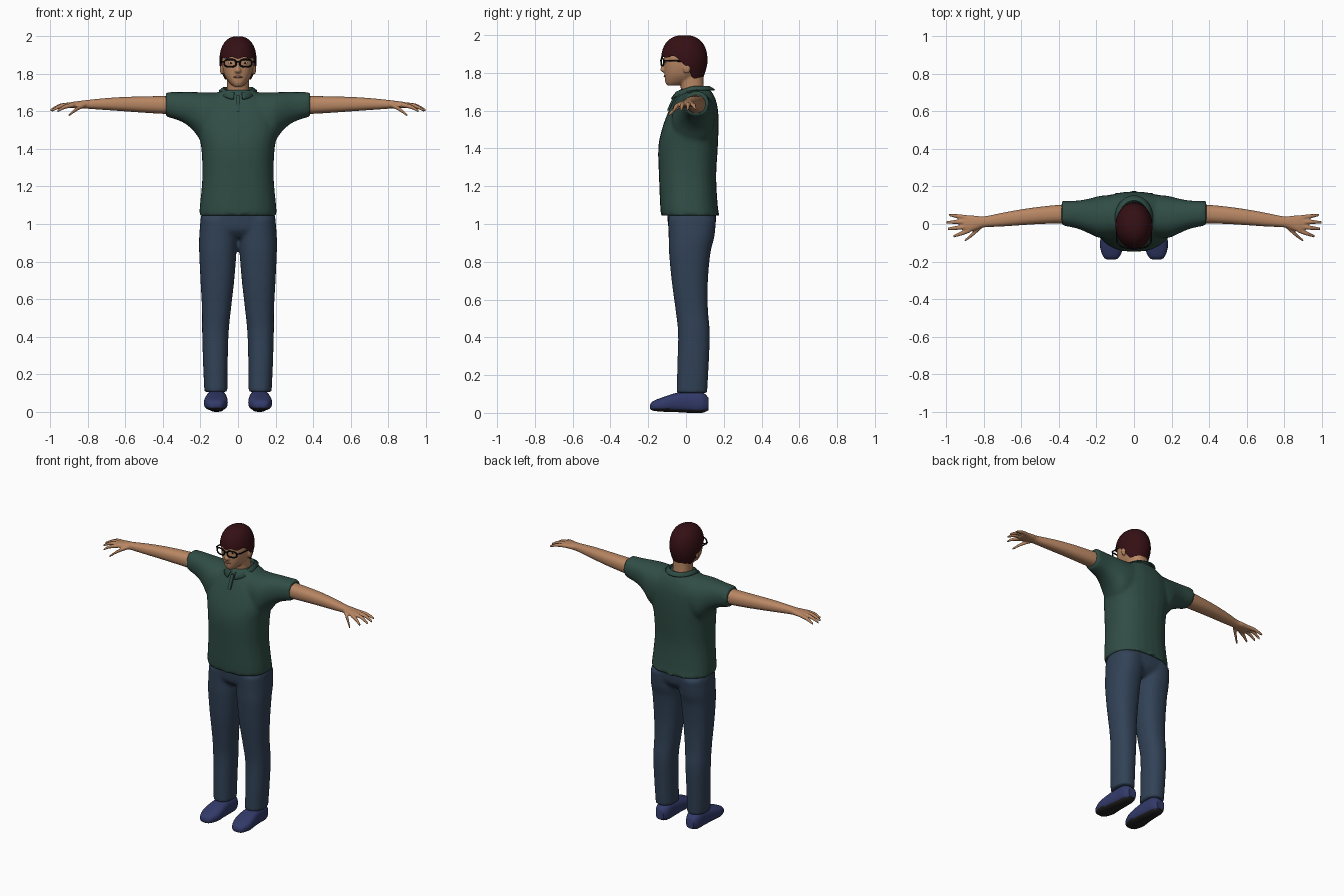
import bpy, bmesh, math
from mathutils import Matrix, Vector

if "Cube" in bpy.data.objects:
    bpy.data.objects.remove(bpy.data.objects["Cube"])


def material(name, rgb):
    m = bpy.data.materials.new(name)
    m.diffuse_color = (*rgb, 1)
    m.use_nodes = True
    m.node_tree.nodes["Principled BSDF"].inputs["Base Color"].default_value = m.diffuse_color
    return m


SKIN = material("skin", (0.48, 0.24, 0.125))
SHIRT = material("dark green cloth", (0.03, 0.075, 0.06))
JEANS = material("blue denim", (0.031, 0.054, 0.094))
SHOE = material("navy shoe", (0.032, 0.042, 0.14))
SOLE = material("dark sole", (0.018, 0.016, 0.018))
HAIR = material("dark red brown hair", (0.035, 0.005, 0.007))
BLACK = material("black frame", (0.006, 0.006, 0.007))
WHITE = material("eye white", (0.6, 0.55, 0.5))
LIP = material("lip", (0.33, 0.14, 0.09))


def smooth_rows(rows, steps=4):
    """Catmull-Rom interpolation between section rows."""
    out = []
    for i in range(len(rows) - 1):
        a, b, c, d = (rows[max(i - 1, 0)], rows[i], rows[i + 1],
                      rows[min(i + 2, len(rows) - 1)])
        for k in range(steps):
            t = k / steps
            out.append([0.5 * (2 * q + (r - p) * t + (2 * p - 5 * q + 4 * r - s) * t * t
                               + (3 * q - p - 3 * r + s) * t ** 3)
                        for p, q, r, s in zip(a, b, c, d)])
    return out + [list(rows[-1])]


def loft(bm, axis, rows, side=1, n=2.3, seg=28):
    """Rows are (position on axis, low, high, low, high) of a rounded section."""
    rings = []
    for t, a0, a1, b0, b1 in smooth_rows(rows):
        ring = []
        for i in range(seg):
            ang = 2 * math.pi * i / seg
            c, s = math.cos(ang), math.sin(ang)
            a = (a0 + a1) / 2 + (a1 - a0) / 2 * math.copysign(abs(c) ** (2 / n), c)
            b = (b0 + b1) / 2 + (b1 - b0) / 2 * math.copysign(abs(s) ** (2 / n), s)
            x, y, z = {"Z": (a, b, t), "X": (t, a, b), "Y": (a, t, b)}[axis]
            ring.append(bm.verts.new((x * side, y, z)))
        rings.append(ring)
    skin_rings(bm, rings)
    bm.faces.new(rings[0])
    bm.faces.new(rings[-1])


def skin_rings(bm, rings, closed=True):
    for r0, r1 in zip(rings, rings[1:]):
        m = len(r0)
        for i in range(m if closed else m - 1):
            j = (i + 1) % m
            bm.faces.new((r0[i], r0[j], r1[j], r1[i]))


def blob(bm, centre, radii):
    bmesh.ops.create_uvsphere(bm, u_segments=16, v_segments=10, radius=1,
                              matrix=Matrix.Translation(centre) @ Matrix.Diagonal((*radii, 1)))


def finish(name, bm, mats, voxel=0, relax=3):
    """Turn the bmesh into an object, optionally fusing its solids."""
    bmesh.ops.recalc_face_normals(bm, faces=bm.faces)
    me = bpy.data.meshes.new(name)
    bm.to_mesh(me)
    bm.free()
    for m in mats:
        me.materials.append(m)
    ob = bpy.data.objects.new(name, me)
    bpy.context.collection.objects.link(ob)
    bpy.ops.object.select_all(action="DESELECT")
    bpy.context.view_layer.objects.active = ob
    ob.select_set(True)
    bpy.ops.object.shade_smooth_by_angle(angle=math.radians(50))
    if voxel:
        r = ob.modifiers.new("fuse", "REMESH")
        r.mode, r.voxel_size, r.use_smooth_shade = "VOXEL", voxel, True
        s = ob.modifiers.new("relax", "SMOOTH")
        s.factor, s.iterations = 0.5, relax
    return ob


# Shirt: body and both sleeves fused
bm = bmesh.new()
loft(bm, "Z", [(1.045, -.207, .207, -.132, .177), (1.1, -.203, .203, -.137, .168),
               (1.25, -.19, .19, -.143, .16), (1.4, -.195, .195, -.147, .168),
               (1.5, -.212, .212, -.128, .172), (1.6, -.2, .2, -.092, .17),
               (1.67, -.15, .15, -.058, .153), (1.715, -.085, .085, -.035, .125)], n=2.4)
for side in (1, -1):
    loft(bm, "X", [(-.02, -.06, .15, 1.45, 1.69), (.1, -.07, .155, 1.45, 1.7),
                   (.18, -.075, .15, 1.43, 1.702), (.24, -.05, .135, 1.5, 1.703),
                   (.3, -.025, .125, 1.545, 1.703), (.385, -.007, .122, 1.573, 1.703)], side)
finish("shirt", bm, [SHIRT], .011, 4)

# Collar: flared open band, split at the front
bm = bmesh.new()
bands = [[], [], []]
for i in range(37):
    a = math.radians(-76 + 332 * i / 36)
    front = max(-math.sin(a), 0)
    for band, rx, ry, z, drop in zip(bands, (.07, .078, .102), (.076, .09, .118),
                                     (1.71, 1.73, 1.713), (.025, .03, .048)):
        band.append(bm.verts.new((rx * math.cos(a), .035 + ry * math.sin(a), z - drop * front)))
skin_rings(bm, bands, closed=False)
collar = finish("collar", bm, [SHIRT])
sol = collar.modifiers.new("thickness", "SOLIDIFY")
sol.thickness = .007

# Button placket
bm = bmesh.new()
loft(bm, "Z", [(1.6, -.012, .012, -.101, -.06), (1.64, -.012, .012, -.084, -.04),
               (1.685, -.012, .012, -.062, -.02)], n=6)
finish("placket", bm, [SHIRT])

# Trousers: hips and both legs fused
bm = bmesh.new()
loft(bm, "Z", [(1.08, -.19, .19, -.1, .16), (1.0, -.2, .2, -.096, .157),
               (.96, -.19, .19, -.085, .14), (.925, -.12, .12, -.05, .1)], n=2.5)
for side in (1, -1):
    loft(bm, "Z", [(1.03, .005, .2, -.095, .16), (.93, .004, .207, -.092, .15),
                   (.85, .008, .207, -.09, .13), (.7, .02, .2, -.076, .116),
                   (.55, .037, .192, -.056, .116), (.42, .05, .191, -.042, .126),
                   (.25, .055, .186, -.046, .12), (.105, .056, .179, -.05, .112)], side)
finish("trousers", bm, [JEANS], .011, 3)

for side, word in ((1, "left"), (-1, "right")):
    # Shoe, with the underside as sole
    bm = bmesh.new()
    loft(bm, "Y", [(-.19, .1, .14, .022, .042), (-.175, .078, .163, .012, .062),
                   (-.12, .056, .181, .006, .084), (-.05, .057, .175, .004, .106),
                   (.02, .062, .166, 0, .116), (.085, .066, .162, 0, .11),
                   (.12, .085, .142, .015, .08)], side, n=2.7)
    bmesh.ops.recalc_face_normals(bm, faces=bm.faces)
    for f in bm.faces:
        f.material_index = int(f.normal.z < -.6)
    finish(word + "_shoe", bm, [SHOE, SOLE])

    # Arm, palm, fingers and thumb fused
    bm = bmesh.new()
    loft(bm, "X", [(.33, .005, .105, 1.586, 1.686), (.4, .003, .102, 1.587, 1.682),
                   (.5, 0, .092, 1.593, 1.68), (.6, -.006, .078, 1.6, 1.677),
                   (.7, -.013, .06, 1.607, 1.671), (.8, -.018, .04, 1.614, 1.661),
                   (.84, -.03, .044, 1.617, 1.656), (.88, -.043, .045, 1.617, 1.651),
                   (.91, -.036, .04, 1.62, 1.644)], side)
    digits = [((.875, -.034, 1.634), (.925, -.052, 1.623), (.962, -.066, 1.6)),
              ((.88, -.012, 1.636), (.94, -.02, 1.63), (.992, -.026, 1.604)),
              ((.88, .011, 1.636), (.945, .011, 1.631), (1.0, .008, 1.606)),
              ((.875, .033, 1.634), (.935, .041, 1.628), (.985, .048, 1.61)),
              ((.81, -.01, 1.635), (.86, -.055, 1.612), (.903, -.09, 1.577))]
    for path in digits:
        rows = [(x, y - r, y + r, z - r, z + r)
                for (x, y, z), r in zip(path, (.0125, .0115, .007))]
        loft(bm, "X", rows, side, n=2, seg=12)
    finish(word + "_arm", bm, [SKIN], .005, 2)

# Head with neck, nose and ears fused
bm = bmesh.new()
loft(bm, "Z", [(1.64, -.065, .065, -.02, .105), (1.72, -.058, .058, -.028, .095),
               (1.8, -.06, .06, -.04, .092)])
loft(bm, "Z", [(1.733, -.022, .022, -.1, -.045), (1.753, -.046, .046, -.11, .03),
               (1.79, -.071, .071, -.114, .07), (1.84, -.084, .084, -.117, .09),
               (1.89, -.086, .086, -.117, .1), (1.94, -.08, .08, -.105, .095),
               (1.975, -.055, .055, -.07, .065)])
loft(bm, "Z", [(1.803, -.012, .012, -.122, -.09), (1.815, -.018, .018, -.138, -.09),
               (1.835, -.012, .012, -.13, -.09), (1.87, -.009, .009, -.118, -.09)], n=2, seg=12)
for side in (1, -1):
    blob(bm, (side * .086, .005, 1.826), (.011, .02, .03))
finish("head", bm, [SKIN], .006, 2)

# Mouth
bm = bmesh.new()
blob(bm, (0, -.11, 1.783), (.024, .008, .006))
finish("mouth", bm, [LIP])

# Eyes with dark pupils
for name, mat, y, radii in (("eyes", WHITE, -.1, (.014, .01, .007)),
                            ("pupils", BLACK, -.107, (.006, .006, .006))):
    bm = bmesh.new()
    for side in (1, -1):
        blob(bm, (side * .037, y, 1.857), radii)
    finish(name, bm, [mat])

# Hair: domed cap whose lower edge drops from fringe to nape
bm = bmesh.new()
rings = []
for k in range(15):
    u = math.sin(k / 14 * math.pi / 2)
    ring = []
    for i in range(56):
        a = 2 * math.pi * i / 56
        front = -math.sin(a)
        w = min(max((.45 - front) / 1.1, 0), 1)
        z0 = 1.885 - .115 * w * w * (3 - 2 * w) + .005 * math.sin(9 * a)
        z = z0 + (1.999 - z0) * u
        if z > 1.86:
            f = max(1 - ((z - 1.86) / .14) ** 2.4, 0) ** (1 / 2.4)
        else:
            f = 1 - .2 * ((1.86 - z) / .09) ** 1.5
        ring.append(bm.verts.new((.099 * f * math.cos(a), -.009 + .123 * f * math.sin(a), z)))
    rings.append(ring)
skin_rings(bm, rings)
bm.faces.new(rings[-1])
# underside runs inward into the head
inner = [bm.verts.new((v.co.x * .7, v.co.y * .7, v.co.z + .01)) for v in rings[0]]
skin_rings(bm, [inner, rings[0]])
finish("hair", bm, [HAIR])

# Glasses: two rims, a bridge and two temples as wire curves
cu = bpy.data.curves.new("glasses", "CURVE")
cu.dimensions, cu.bevel_depth, cu.bevel_resolution = "3D", .0045, 2


def wire(points, cyclic=False):
    sp = cu.splines.new("POLY")
    sp.points.add(len(points) - 1)
    for p, co in zip(sp.points, points):
        p.co = (*co, 1)
    sp.use_cyclic_u = cyclic


for side in (1, -1):
    rim = []
    for i in range(24):
        c, s = math.cos(i * math.pi / 12), math.sin(i * math.pi / 12)
        x = .042 + .032 * math.copysign(abs(c) ** .75, c)
        rim.append((side * x, -.131 + 2.5 * x * x, 1.857 + .02 * math.copysign(abs(s) ** .75, s)))
    wire(rim, True)
    wire([(side * .073, -.117, 1.864), (side * .09, -.1, 1.865),
          (side * .094, 0, 1.862), (side * .09, .02, 1.848)])
wire([(-.011, -.131, 1.862), (0, -.134, 1.865), (.011, -.131, 1.862)])
glasses = bpy.data.objects.new("glasses", cu)
bpy.context.collection.objects.link(glasses)
cu.materials.append(BLACK)
bpy.ops.object.select_all(action="DESELECT")
bpy.context.view_layer.objects.active = glasses
glasses.select_set(True)
bpy.ops.object.convert(target="MESH")
